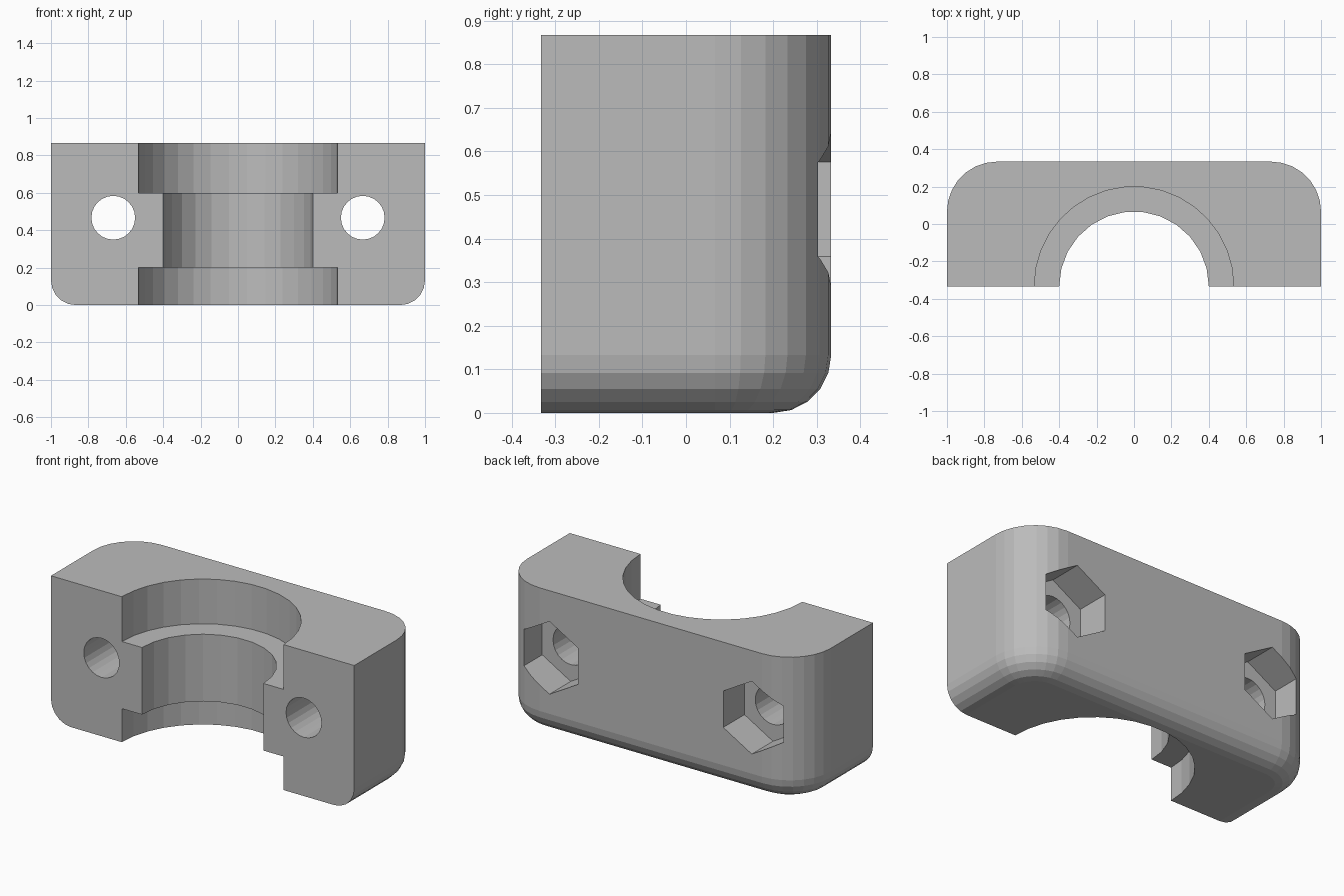
import bpy, bmesh, math
from math import sin, cos, pi

cube = bpy.data.objects.get("Cube")
if cube:
    bpy.data.objects.remove(cube, do_unlink=True)

HALF_Y, HEIGHT = 1 / 3, 0.867
CORNER, FILLET = 0.267, 0.133
BOLT_X, BOLT_Z = 0.667, 0.467

grey = bpy.data.materials.new("grey")
grey.use_nodes = True
colour = (0.5, 0.5, 0.5, 1)
grey.diffuse_color = colour
grey.node_tree.nodes["Principled BSDF"].inputs["Base Color"].default_value = colour


def loft(name, rings):
    """Join equal closed rings of points into a capped solid."""
    bm = bmesh.new()
    loops = [[bm.verts.new(p) for p in ring] for ring in rings]
    n = len(loops[0])
    for a, b in zip(loops, loops[1:]):
        for i in range(n):
            j = (i + 1) % n
            bm.faces.new((a[i], a[j], b[j], b[i]))
    bm.faces.new(loops[0][::-1])
    bm.faces.new(loops[-1])
    bmesh.ops.recalc_face_normals(bm, faces=bm.faces)
    mesh = bpy.data.meshes.new(name)
    bm.to_mesh(mesh)
    bm.free()
    mesh.materials.append(grey)
    obj = bpy.data.objects.new(name, mesh)
    bpy.context.collection.objects.link(obj)
    return obj


def outline(inset, z, steps=7):
    """Block plan: square front, rounded back corners, pulled in by inset."""
    r = CORNER - inset
    cx, cy = 1 - CORNER, HALF_Y - CORNER
    arc = [(cx + r * cos(pi / 2 * i / steps), cy + r * sin(pi / 2 * i / steps))
           for i in range(steps + 1)]
    half = [(1 - inset, -HALF_Y)] + arc
    return [(x, y, z) for x, y in half] + [(-x, y, z) for x, y in reversed(half)]


def upright_cutter(name, r, z0, z1, sides):
    angles = [2 * pi * i / sides for i in range(sides)]
    return loft(name, [[(r * cos(a), -HALF_Y + r * sin(a), z) for a in angles]
                       for z in (z0, z1)])


def bolt_cutter(name, x, r, y0, y1, sides):
    angles = [pi / 2 + 2 * pi * i / sides for i in range(sides)]
    return loft(name, [[(x + r * cos(a), y, BOLT_Z + r * sin(a)) for a in angles]
                       for y in (y0, y1)])


# Block with a rounded lower edge
rings = []
for i in range(6):
    a = pi / 2 * i / 5
    rings.append(outline(FILLET * (1 - sin(a)), FILLET * (1 - cos(a))))
rings.append(outline(0, HEIGHT))
block = loft("clamp_block", rings)

# Shaft bore, bearing seats, bolt holes and nut pockets
cutters = [
    upright_cutter("bore_cutter", 0.4, -0.1, 1, 26),
    upright_cutter("lower_seat_cutter", 0.533, -0.1, 0.2, 34),
    upright_cutter("upper_seat_cutter", 0.533, 0.6, 1, 34),
]
for side, x in (("left", BOLT_X), ("right", -BOLT_X)):
    cutters.append(bolt_cutter(side + "_bolt_cutter", x, 0.117, -0.5, 0.5, 24))
    cutters.append(bolt_cutter(side + "_nut_cutter", x, 0.217, HALF_Y - 0.2, 0.5, 6))

bpy.context.view_layer.objects.active = block
for cutter in cutters:
    cutter.hide_render = True
    mod = block.modifiers.new(cutter.name, 'BOOLEAN')
    mod.operation = 'DIFFERENCE'
    mod.solver = 'EXACT'
    mod.object = cutter
    bpy.ops.object.modifier_apply(modifier=mod.name)
    bpy.data.objects.remove(cutter, do_unlink=True)
